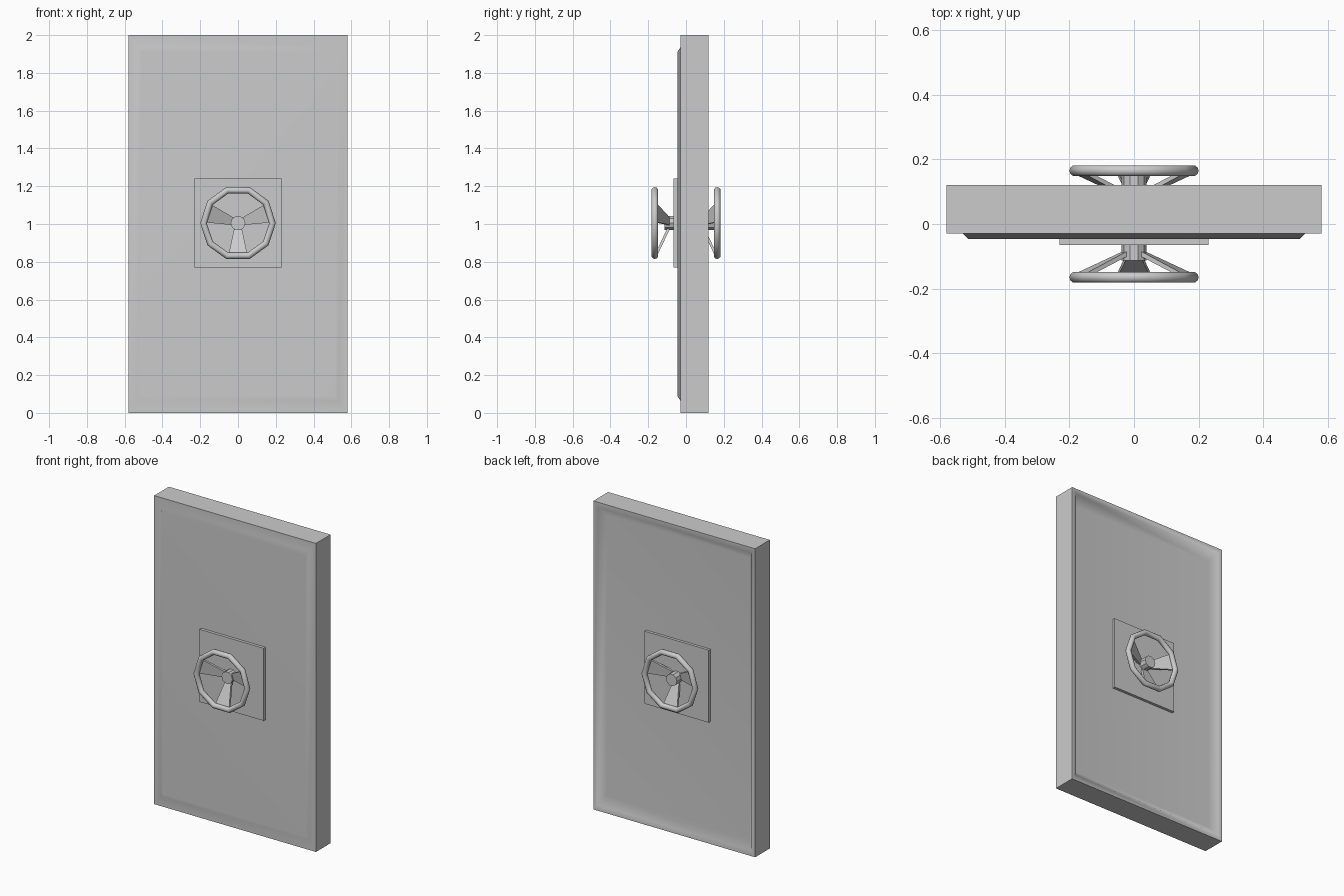
import bpy, bmesh, math
from mathutils import Vector

if "Cube" in bpy.data.objects:
    bpy.data.objects.remove(bpy.data.objects["Cube"])

CZ = 1.005  # height of the wheel axis


def finish(name, bm, angle=None):
    bmesh.ops.recalc_face_normals(bm, faces=bm.faces)
    me = bpy.data.meshes.new(name)
    bm.to_mesh(me)
    bm.free()
    ob = bpy.data.objects.new(name, me)
    bpy.context.collection.objects.link(ob)
    if angle:
        bpy.ops.object.select_all(action='DESELECT')
        ob.select_set(True)
        bpy.context.view_layer.objects.active = ob
        bpy.ops.object.shade_smooth_by_angle(angle=math.radians(angle))
    return ob


def skin(bm, rings, closed=False):
    """Join rings of points with quads; cap both ends unless closed."""
    vs = [[bm.verts.new(p) for p in r] for r in rings]
    n = len(vs[0])
    pairs = list(zip(vs, vs[1:])) + ([(vs[-1], vs[0])] if closed else [])
    for a, b in pairs:
        for i in range(n):
            j = (i + 1) % n
            bm.faces.new((a[i], a[j], b[j], b[i]))
    if not closed:
        bm.faces.new(vs[0])
        bm.faces.new(vs[-1])


def rect(hx, z0, z1, y):
    return [(-hx, y, z0), (hx, y, z0), (hx, y, z1), (-hx, y, z1)]


# door slab: raised panel in front, sunken panel at the back
bm = bmesh.new()
steps = [(0.513, 0.09, -0.046), (0.53, 0.065, -0.03), (0.58, 0, -0.03),
         (0.58, 0, 0.12), (0.55, 0.035, 0.12), (0.513, 0.09, 0.078)]
skin(bm, [rect(hx, inset, 2 - inset, y) for hx, inset, y in steps])
door = finish("door_slab", bm, 55)
wn = door.modifiers.new("weighted", 'WEIGHTED_NORMAL')
wn.keep_sharp = True

# square mounting plates
for name, y0, y1 in (("front_plate", -0.065, -0.04), ("back_plate", 0.07, 0.096)):
    bm = bmesh.new()
    skin(bm, [rect(0.23, 0.77, 1.24, y0), rect(0.23, 0.77, 1.24, y1)])
    finish(name, bm)


def wheel(side, s, tip, base):
    ring_y = s * 0.165
    # ten-sided rim
    bm = bmesh.new()
    rings = []
    for i in range(10):
        a = math.radians(36 * i)
        ring = []
        for k in range(10):
            t = math.radians(36 * k)
            r = 0.1825 + 0.0175 * math.cos(t)
            ring.append((r * math.cos(a), ring_y + 0.0175 * math.sin(t),
                         CZ + r * math.sin(a)))
        rings.append(ring)
    skin(bm, rings, closed=True)
    finish(side + "_wheel_rim", bm, 40)

    # three flat spokes, wide at the rim and narrow at the hub
    for n, deg in enumerate((18, 162, 270)):
        a = math.radians(deg)
        out = Vector((math.cos(a), 0, math.sin(a)))
        tan = Vector((-math.sin(a), 0, math.cos(a)))
        bm = bmesh.new()
        rings = []
        for r, w, y, t in ((0.02, 0.018, 0.088, 0.008), (0.165, 0.05, 0.156, 0.007)):
            c = out * r + Vector((0, s * y, CZ))
            rings.append([c + tan * (w * u) + Vector((0, t * v, 0))
                          for u, v in ((-1, -1), (1, -1), (1, 1), (-1, 1))])
        skin(bm, rings)
        finish(f"{side}_spoke_{n + 1}", bm)

    # ten-sided hub
    bm = bmesh.new()
    skin(bm, [[(0.039 * math.cos(math.radians(36 * i)), y,
                CZ + 0.039 * math.sin(math.radians(36 * i))) for i in range(10)]
              for y in (base, tip)])
    finish(side + "_hub", bm)


wheel("front", -1, -0.113, -0.05)
wheel("back", 1, 0.15, 0.08)
